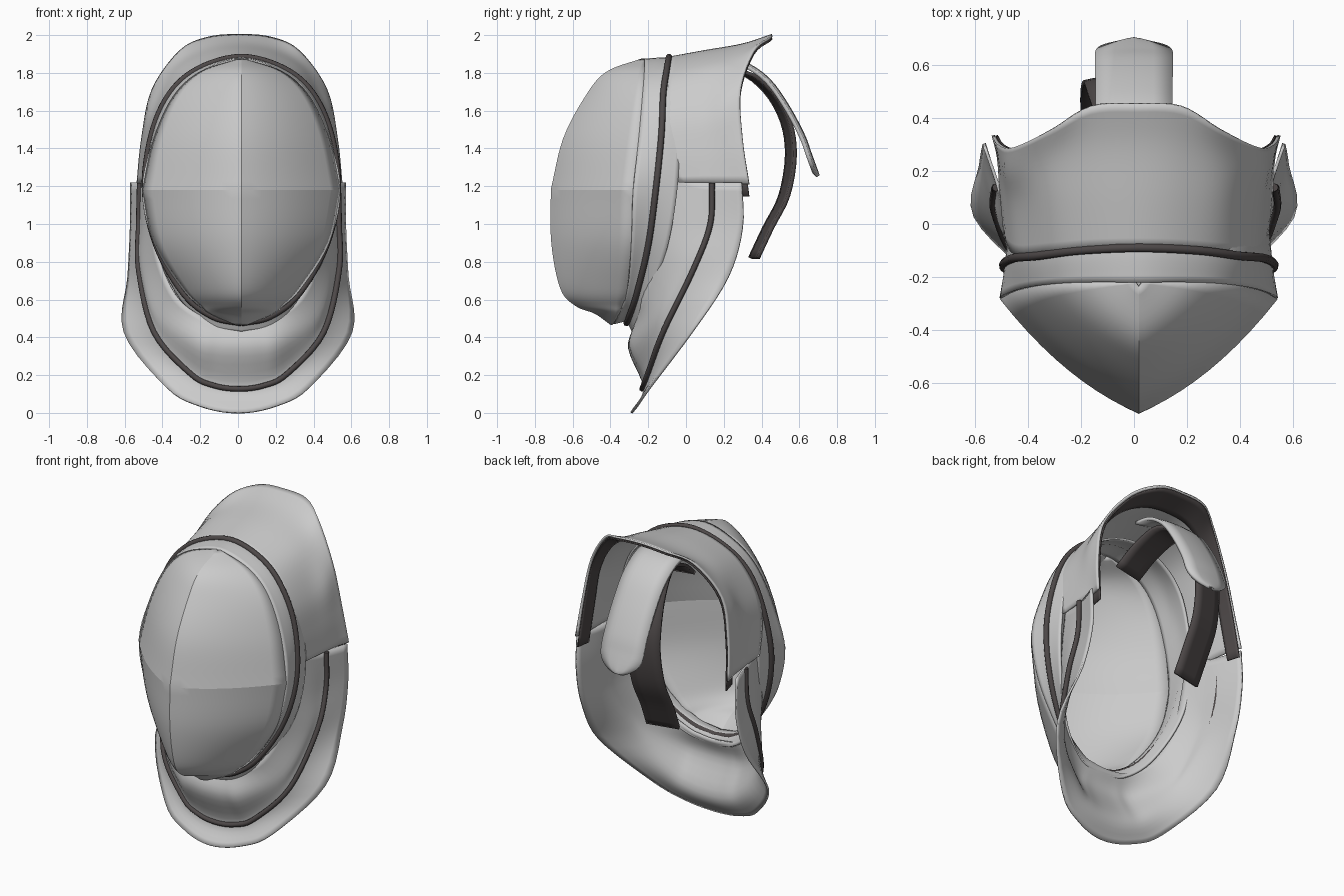
import bpy, bmesh, math
from mathutils import Vector

if "Cube" in bpy.data.objects:
    bpy.data.objects.remove(bpy.data.objects["Cube"])

dark = bpy.data.materials.new("dark_trim")
dark.diffuse_color = (0.075, 0.065, 0.065, 1)
dark.use_nodes = True
dark.node_tree.nodes["Principled BSDF"].inputs["Base Color"].default_value = dark.diffuse_color


def spline(pts, n):
    """Smooth curve passing through all points, n steps per span."""
    p = [Vector(q) for q in pts]
    p = [2 * p[0] - p[1]] + p + [2 * p[-1] - p[-2]]
    out = []
    for i in range(1, len(p) - 2):
        a, b, c, d = p[i - 1:i + 3]
        for k in range(n):
            t = k / n
            out.append(0.5 * (2 * b + (c - a) * t + (2 * a - 5 * b + 4 * c - d) * t * t
                              + (3 * b - a - 3 * c + d) * t ** 3))
    return out + [p[-2]]


def mirrored(half, cx=0.0):
    """Half row starting on the centre line -> full row."""
    right = [Vector((x + cx, y, z)) for x, y, z in half]
    left = [Vector((cx - x, y, z)) for x, y, z in half[1:]]
    return left[::-1] + right


def loft(name, patches, n=5, m=5, thick=0.012, mat=None, angle=40):
    """Sheet through rows of points; each patch is splined on its own."""
    bm = bmesh.new()
    for rows in patches:
        rows = [spline(r, n) if n > 1 else r for r in rows]
        cols = [spline(c, m) for c in zip(*rows)]
        grid = [[bm.verts.new(v) for v in c] for c in cols]
        for a, b in zip(grid, grid[1:]):
            for i in range(len(a) - 1):
                bm.faces.new((a[i], a[i + 1], b[i + 1], b[i]))
    bmesh.ops.remove_doubles(bm, verts=bm.verts, dist=0.0005)
    bmesh.ops.recalc_face_normals(bm, faces=bm.faces)
    me = bpy.data.meshes.new(name)
    bm.to_mesh(me)
    bm.free()
    ob = bpy.data.objects.new(name, me)
    bpy.context.collection.objects.link(ob)
    if mat:
        me.materials.append(mat)
    bpy.ops.object.select_all(action='DESELECT')
    ob.select_set(True)
    bpy.context.view_layer.objects.active = ob
    bpy.ops.object.shade_smooth_by_angle(angle=math.radians(angle))
    sol = ob.modifiers.new("thickness", 'SOLIDIFY')
    sol.thickness, sol.offset = thick, 0
    return ob


def piping(name, pts, radius):
    """Dark rounded trim following a path."""
    cu = bpy.data.curves.new(name, 'CURVE')
    cu.dimensions = '3D'
    cu.bevel_depth, cu.bevel_resolution = radius, 2
    cu.use_fill_caps = True
    path = spline(pts, 6)
    sp = cu.splines.new('POLY')
    sp.points.add(len(path) - 1)
    for q, v in zip(sp.points, path):
        q.co = (*v, 1)
    cu.materials.append(dark)
    bpy.context.collection.objects.link(bpy.data.objects.new(name, cu))


CX = 0.018

# Pointed cap: levels of (z, ridge y, half width, rim y)
levels = [(1.87, -.235, .01, -.22), (1.8, -.42, .22, -.22), (1.67, -.53, .36, -.23),
          (1.45, -.645, .46, -.25), (1.18, -.71, .52, -.28), (.9, -.707, .46, -.29),
          (.66, -.66, .31, -.31), (.57, -.58, .22, -.33), (.53, -.48, .17, -.35),
          (.47, -.395, .03, -.385)]


def cap_row(z, yc, w, yr):
    row = []
    for i in range(-10, 11):
        s = abs(i) / 10
        row.append(Vector((CX + w * i / 10, yc + (yr - yc) * (.55 * s + .45 * s ** 2.2), z)))
    return row


rows = [cap_row(*l) for l in levels]
loft("pointed_cap", [rows[:5], rows[4:]], n=1, m=6, angle=12)

# Band round the cap: cap rim, trim line, hidden back edge
rim = [(0, -.22, 1.87), (.22, -.22, 1.8), (.36, -.23, 1.67), (.46, -.25, 1.45), (.52, -.28, 1.18),
       (.46, -.29, .9), (.31, -.31, .66), (.15, -.36, .52), (0, -.385, .475)]
trim = [(0, -.09, 1.875), (.22, -.1, 1.815), (.37, -.12, 1.685), (.465, -.13, 1.47), (.5, -.16, 1.18),
        (.44, -.2, .89), (.3, -.26, .64), (.15, -.3, .52), (0, -.315, .485)]
back = [(0, .03, 1.85), (.22, .02, 1.79), (.37, 0, 1.66), (.46, -.03, 1.43), (.49, -.05, 1.15),
        (.45, -.1, .87), (.32, -.2, .6), (.16, -.26, .46), (0, -.28, .43)]
loft("cap_band", [[mirrored(r, CX) for r in (rim, trim, back)]])
piping("cap_trim", mirrored([(x * 1.022, y, 1.17 + (z - 1.17) * 1.014) for x, y, z in trim], CX), 0.017)

# Upper plate flaring up at the rear
u_front = [(0, -.09, 1.88), (.17, -.095, 1.845), (.32, -.11, 1.75), (.435, -.12, 1.57),
           (.48, -.09, 1.38), (.495, -.04, 1.22)]
u_mid = [(0, .1, 1.915), (.18, .1, 1.885), (.34, .09, 1.79), (.45, .08, 1.59),
         (.49, .09, 1.4), (.51, .12, 1.22)]
u_rear = [(0, .3, 1.95), (.18, .29, 1.925), (.345, .24, 1.83), (.47, .2, 1.64),
          (.505, .21, 1.42), (.52, .25, 1.215)]
u_edge = [(0, .455, 2.0), (.17, .445, 1.985), (.315, .36, 1.915), (.46, .29, 1.71),
          (.515, .3, 1.45), (.54, .335, 1.21)]
loft("upper_plate", [[mirrored(r, .008) for r in (u_front, u_mid, u_rear, u_edge)]])

# Dark lining inside the rear edge of the upper plate
inward = lambda r: [(x * .975, y, z - .015 - (.05 if i == 5 else 0)) for i, (x, y, z) in enumerate(r)]
loft("upper_lining", [[mirrored(inward(r), .008) for r in (u_rear, u_edge)]], thick=.008, mat=dark)

# Lower plate: U-shaped skirt from behind the cap to a flared edge
l_inner = [(0, -.265, .47), (.085, -.265, .477), (.17, -.26, .5), (.32, -.23, .61),
           (.42, -.16, .82), (.45, -.11, 1.05), (.455, -.07, 1.28)]
l_bulge = [(0, -.3, .34), (.11, -.295, .345), (.22, -.275, .37), (.42, -.15, .52),
           (.495, -.03, .77), (.495, .02, 1.0), (.485, .04, 1.24)]
l_trim = [(0, -.22, .13), (.13, -.213, .148), (.25, -.19, .21), (.44, -.11, .43),
          (.52, .05, .76), (.52, .14, 1.0), (.515, .15, 1.22)]
l_edge = [(0, -.29, 0), (.2, -.26, .035), (.38, -.19, .135), (.602, .03, .425),
          (.58, .225, .72), (.567, .3, .98), (.565, .295, 1.22)]
loft("lower_plate", [[mirrored(r) for r in (l_inner, l_bulge, l_trim, l_edge)]])
piping("lower_trim", mirrored([(x * 1.02, y - .012, z - .003) for x, y, z in l_trim], .005), 0.015)


# Straps: path of (x, y, z, half width), with bowed and tilted cross-section
def strap(name, path, bow, tilt, mat=None, thick=.02):
    rows = [[(x + s * h, y + tilt * s - bow * s * s, z - bow * .5 * s * s)
             for s in (-1, -.5, 0, .5, 1)] for x, y, z, h in path]
    loft(name, [rows], n=1, m=4, thick=thick, mat=mat)


light = [(0, .2, 1.87, .145), (0, .32, 1.845, .145), (0, .44, 1.76, .145), (0, .54, 1.62, .145),
         (0, .62, 1.47, .145), (0, .655, 1.375, .145)]
light += [(0, .655 + .042 * u, 1.375 - .115 * u, .145 * math.sqrt(1 - u * u))
          for u in (.4, .65, .85, .96, .995)]
strap("rear_strap", light, .012, 0)
strap("inner_strap", [(.05, .0, 1.64, .1), (.02, .14, 1.75, .1), (-.01, .3, 1.8, .1),
                      (-.05, .44, 1.7, .1), (-.08, .53, 1.54, .1), (-.09, .555, 1.36, .1),
                      (-.1, .52, 1.15, .1), (-.1, .435, .98, .1), (-.09, .36, .82, .1)],
      0, .022, dark)
